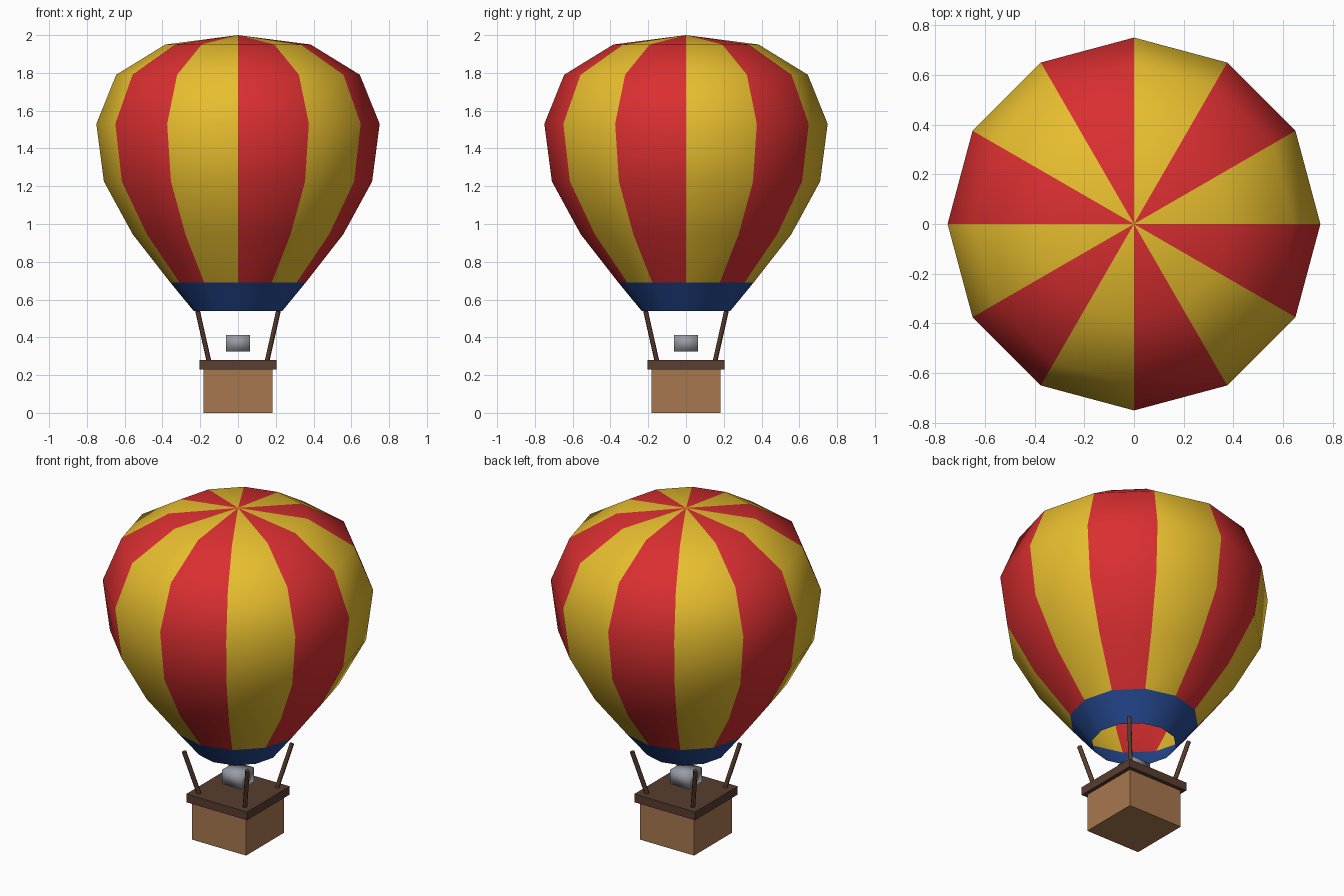
import bpy, bmesh, math
from mathutils import Vector

if "Cube" in bpy.data.objects:
    bpy.data.objects.remove(bpy.data.objects["Cube"])


def material(name, rgb):
    m = bpy.data.materials.new(name)
    m.diffuse_color = (*rgb, 1)
    m.use_nodes = True
    m.node_tree.nodes["Principled BSDF"].inputs["Base Color"].default_value = m.diffuse_color
    return m


RED = material("red fabric", (0.70, 0.028, 0.03))
YELLOW = material("yellow fabric", (0.81, 0.52, 0.028))
BLUE = material("blue fabric", (0.02, 0.07, 0.30))
WICKER = material("wicker", (0.39, 0.185, 0.078))
WOOD = material("dark wood", (0.10, 0.047, 0.029))
STEEL = material("steel", (0.31, 0.33, 0.37))


def finish(bm, name, mats, smooth=None):
    me = bpy.data.meshes.new(name)
    bmesh.ops.recalc_face_normals(bm, faces=bm.faces)
    bm.to_mesh(me)
    bm.free()
    ob = bpy.data.objects.new(name, me)
    bpy.context.collection.objects.link(ob)
    for m in mats:
        me.materials.append(m)
    if smooth:
        bpy.ops.object.select_all(action='DESELECT')
        ob.select_set(True)
        bpy.context.view_layer.objects.active = ob
        bpy.ops.object.shade_smooth_by_angle(angle=math.radians(smooth))
    return ob


def lathe(name, profile, mats, sides=12, smooth=None):
    """Revolve (radius, z) points; gores alternate between the materials."""
    bm = bmesh.new()
    rings = []
    for r, z in profile:
        if r == 0:
            rings.append([bm.verts.new((0, 0, z))] * sides)
        else:
            rings.append([bm.verts.new((r * math.cos(math.tau * i / sides),
                                        r * math.sin(math.tau * i / sides), z))
                          for i in range(sides)])
    for a, b in zip(rings, rings[1:]):
        for i in range(sides):
            j = (i + 1) % sides
            corners = list(dict.fromkeys((a[i], a[j], b[j], b[i])))
            bm.faces.new(corners).material_index = i % len(mats)
    ob = finish(bm, name, mats, smooth)
    # An open shell has no certain inside: make sure the normals face out
    p = ob.data.polygons[0]
    if p.normal.x * p.center.x + p.normal.y * p.center.y < 0:
        ob.data.flip_normals()
    return ob


def box(name, half, z0, z1, mat, smooth=None):
    bm = bmesh.new()
    bmesh.ops.create_cube(bm, size=1)
    for v in bm.verts:
        v.co = (v.co.x * 2 * half, v.co.y * 2 * half, z0 if v.co.z < 0 else z1)
    finish(bm, name, [mat], smooth)


def rod(name, start, end, radius, sides, mat):
    start, end = Vector(start), Vector(end)
    axis = end - start
    bm = bmesh.new()
    bmesh.ops.create_cone(bm, cap_ends=True, segments=sides, radius1=radius,
                          radius2=radius, depth=axis.length)
    bmesh.ops.rotate(bm, verts=bm.verts,
                     matrix=axis.to_track_quat('Z', 'Y').to_matrix())
    bmesh.ops.translate(bm, verts=bm.verts, vec=(start + end) / 2)
    finish(bm, name, [mat], 70)


# Striped envelope and the blue skirt at its mouth
lathe("envelope", [(0.358, 0.69), (0.557, 0.945), (0.71, 1.225), (0.75, 1.53),
                   (0.645, 1.79), (0.385, 1.95), (0, 2.0)],
      [YELLOW, RED], smooth=40)
lathe("skirt", [(0.235, 0.54), (0.358, 0.69)], [BLUE], smooth=40)

# Basket with its rim
box("basket", 0.183, 0, 0.24, WICKER)
box("basket_rim", 0.205, 0.23, 0.28, WOOD)

# Four struts leaning out from the corners
for x in (-1, 1):
    for y in (-1, 1):
        rod("strut", (x * 0.153, y * 0.153, 0.27),
            (x * 0.214, y * 0.214, 0.54), 0.013, 6, WOOD)

# Burner block with soft shading
box("burner", 0.063, 0.325, 0.412, STEEL, smooth=120)
